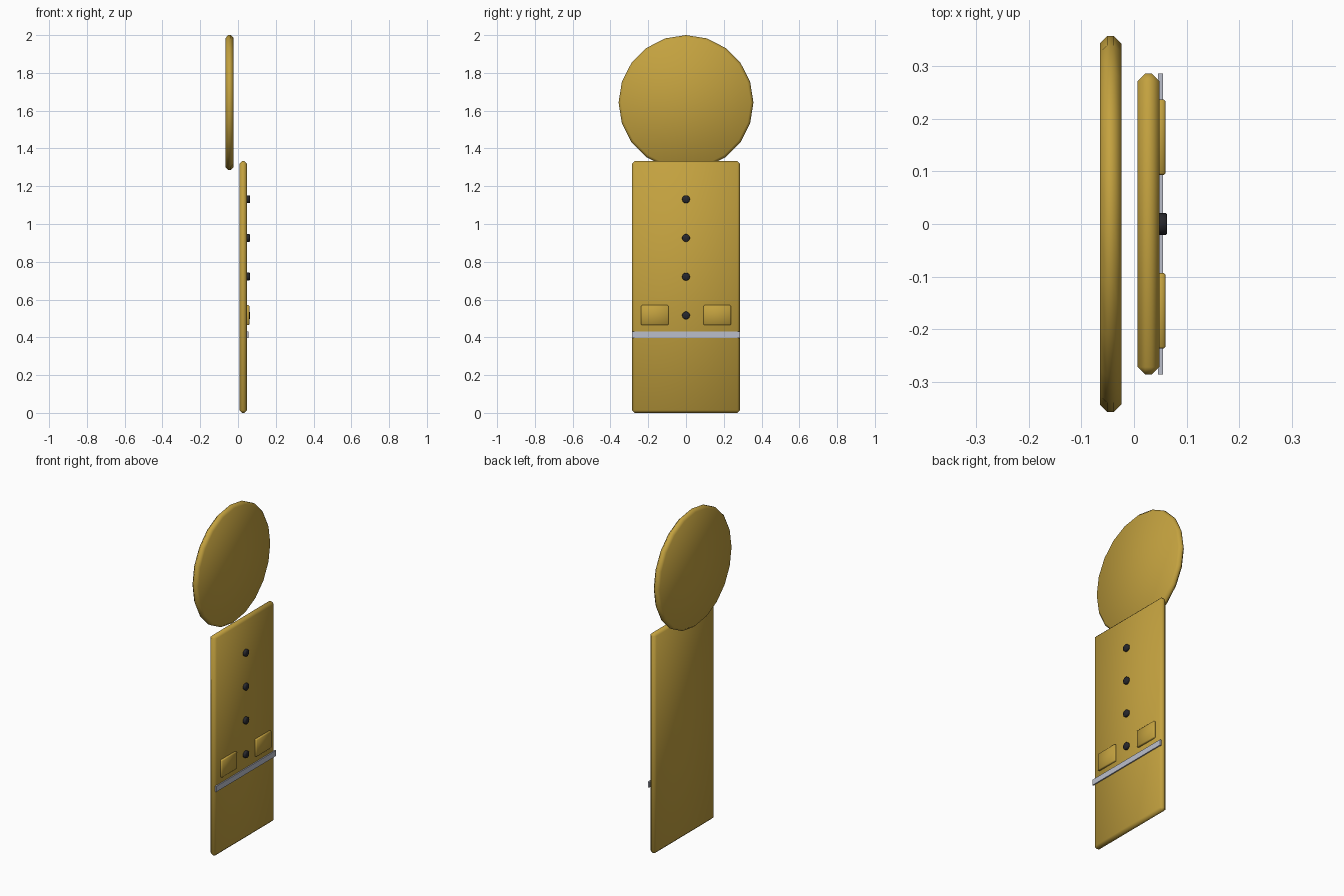
import bpy
import math

cube = bpy.data.objects.get("Cube")
if cube:
    bpy.data.objects.remove(cube, do_unlink=True)


def material(name, color):
    mat = bpy.data.materials.new(name)
    mat.use_nodes = True
    mat.diffuse_color = color
    bsdf = mat.node_tree.nodes["Principled BSDF"]
    bsdf.inputs["Base Color"].default_value = color
    return mat


gold = material("gold", (0.55, 0.36, 0.05, 1))
black = material("black", (0.02, 0.02, 0.025, 1))
silver = material("silver", (0.5, 0.52, 0.6, 1))


def finish(obj, name, mat, bevel):
    obj.name = name
    obj.data.materials.append(mat)
    bpy.ops.object.transform_apply(location=False, rotation=True, scale=True)
    if bevel:
        mod = obj.modifiers.new("chamfer", "BEVEL")
        mod.width = bevel
        mod.segments = 1
        mod.limit_method = "ANGLE"
        mod.angle_limit = math.radians(40)
        bpy.ops.object.modifier_apply(modifier=mod.name)
        bpy.ops.object.shade_smooth_by_angle(angle=math.radians(60))
    return obj


def slab(name, x, y, z, mat, bevel=0):
    """Box spanning the given (low, high) ranges."""
    spans = (x, y, z)
    bpy.ops.mesh.primitive_cube_add(size=1, location=[(a + b) / 2 for a, b in spans])
    obj = bpy.context.object
    obj.scale = [b - a for a, b in spans]
    return finish(obj, name, mat, bevel)


def disc(name, x, z, radius, sides, mat, bevel):
    """Flat cylinder facing along x."""
    bpy.ops.mesh.primitive_cylinder_add(
        vertices=sides, radius=radius, depth=x[1] - x[0],
        location=((x[0] + x[1]) / 2, 0, z), rotation=(0, math.pi / 2, 0))
    return finish(bpy.context.object, name, mat, bevel)


# Round head plate, set behind the body
disc("head_plate", (-0.065, -0.024), 1.643, 0.357, 20, gold, 0.014)

# Body plate
slab("body_plate", (0.007, 0.048), (-0.286, 0.286), (0, 1.333), gold, 0.014)

# Belt strip across the body
slab("belt", (0.046, 0.055), (-0.286, 0.286), (0.397, 0.431), silver)

# Pair of pockets
for side, sign in (("left", 1), ("right", -1)):
    y = sorted((sign * 0.093, sign * 0.237))
    slab(side + "_pocket", (0.042, 0.06), y, (0.465, 0.57), gold, 0.004)

# Row of buttons
for i in range(4):
    disc(f"button_{i + 1}", (0.042, 0.063), 0.516 + 0.205 * i, 0.021, 12, black, 0.003)
